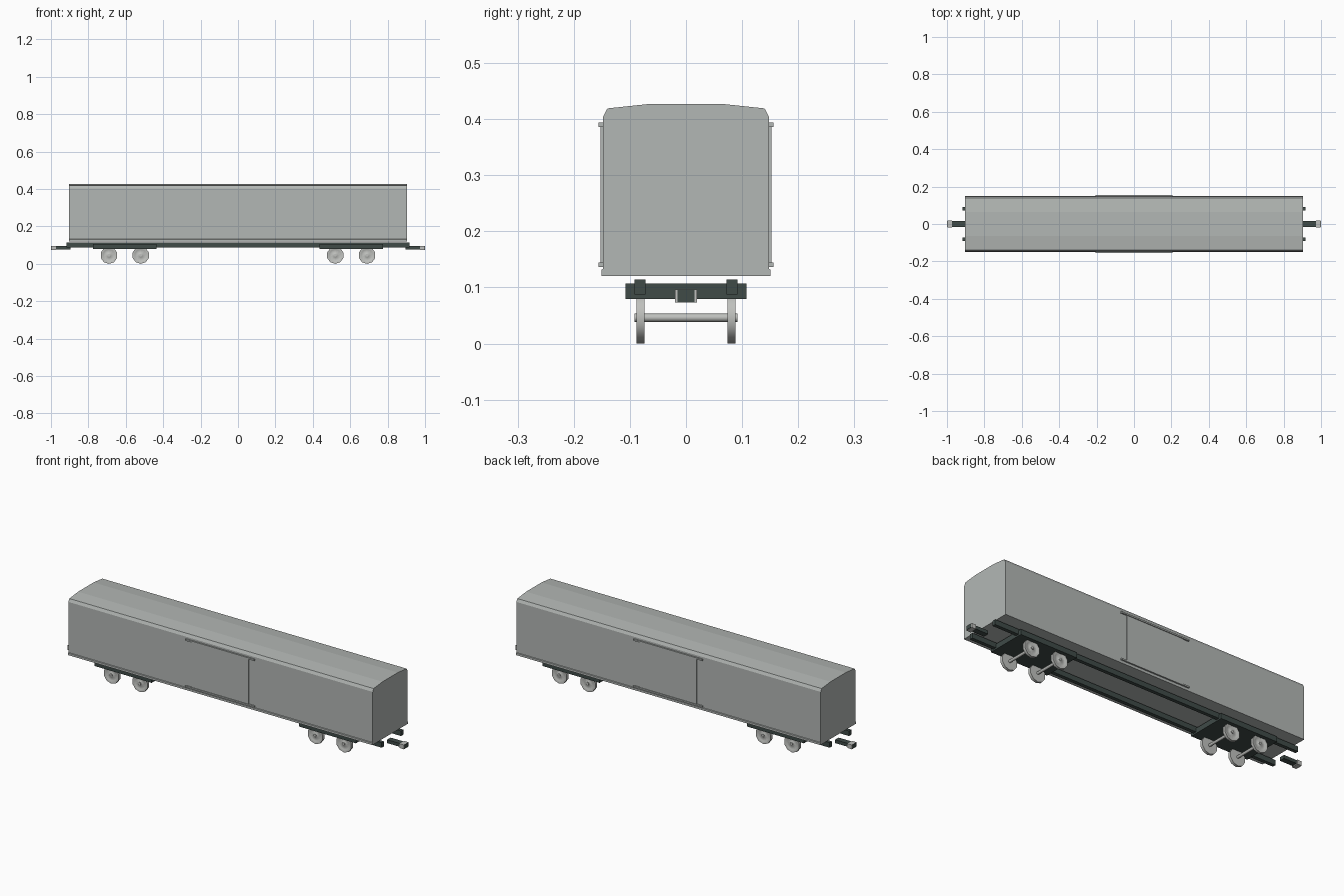
import bpy, bmesh, math
from mathutils import Matrix

cube = bpy.data.objects.get("Cube")
if cube:
    bpy.data.objects.remove(cube, do_unlink=True)


def material(name, rgb):
    m = bpy.data.materials.new(name)
    m.use_nodes = True
    m.diffuse_color = (*rgb, 1)
    m.node_tree.nodes["Principled BSDF"].inputs["Base Color"].default_value = (*rgb, 1)
    return m


BODY = material("body grey", (0.45, 0.475, 0.46))
DARK = material("dark chassis", (0.05, 0.07, 0.064))
STEEL = material("wheel steel", (0.52, 0.53, 0.51))


def add_object(name, bm, mat, smooth=False):
    bmesh.ops.recalc_face_normals(bm, faces=bm.faces)
    mesh = bpy.data.meshes.new(name)
    bm.to_mesh(mesh)
    bm.free()
    mesh.materials.append(mat)
    obj = bpy.data.objects.new(name, mesh)
    bpy.context.collection.objects.link(obj)
    if smooth:
        bpy.ops.object.select_all(action='DESELECT')
        obj.select_set(True)
        bpy.context.view_layer.objects.active = obj
        bpy.ops.object.shade_smooth_by_angle(angle=math.radians(46))
    return obj


def box(name, x, y, z, mat):
    """Box from (min, max) ranges on each axis."""
    bm = bmesh.new()
    bmesh.ops.create_cube(bm, size=1)
    for v in bm.verts:
        for i, (lo, hi) in enumerate((x, y, z)):
            v.co[i] = lo + (v.co[i] + 0.5) * (hi - lo)
    return add_object(name, bm, mat)


def span(sign, a, b):
    return tuple(sorted((sign * a, sign * b)))


def lathe(name, profile, centre, sides, mat):
    """Spin a (radius, y) profile about the y axis."""
    bm = bmesh.new()
    verts = [bm.verts.new((0, y, -r)) for r, y in profile]
    edges = [bm.edges.new(pair) for pair in zip(verts, verts[1:])]
    bmesh.ops.spin(bm, geom=verts + edges, cent=(0, 0, 0), axis=(0, 1, 0),
                   angle=math.tau, steps=sides)
    bmesh.ops.remove_doubles(bm, verts=bm.verts, dist=0.0002)
    bmesh.ops.transform(bm, matrix=Matrix.Translation(centre), verts=bm.verts)
    return add_object(name, bm, mat, smooth=True)


# Van body: arched roof profile with skirt, extruded along x
half = [(0.151, 0.12), (0.151, 0.131), (0.148, 0.133), (0.148, 0.404),
        (0.14, 0.419), (0.065, 0.427)]
outline = half + [(-y, z) for y, z in reversed(half)]
bm = bmesh.new()
end = bm.faces.new([bm.verts.new((-0.903, y, z)) for y, z in outline])
grown = bmesh.ops.extrude_face_region(bm, geom=[end])["geom"]
bmesh.ops.translate(bm, vec=(1.806, 0, 0),
                    verts=[g for g in grown if isinstance(g, bmesh.types.BMVert)])
add_object("van_body", bm, BODY)

# Sliding doors with their guide rails, and the long chassis beams
for s, side in ((-1, "right"), (1, "left")):
    box(f"door_{side}", (-0.17, 0.17), span(s, 0.146, 0.152), (0.14, 0.39), BODY)
    for z, level in ((0.14, "lower"), (0.39, "upper")):
        box(f"door_rail_{level}_{side}", (-0.205, 0.205), span(s, 0.147, 0.156),
            (z - 0.004, z + 0.004), BODY)
    box(f"chassis_beam_{side}", (-0.917, 0.917), span(s, 0.0725, 0.0915),
        (0.087, 0.114), DARK)

# Wheel with a dished face and raised hub on its outer side
wheel = [(0, 0.074), (0.046, 0.074), (0.046, 0.0885), (0.036, 0.0885),
         (0.032, 0.086), (0.014, 0.086), (0.011, 0.0885), (0, 0.0885)]
axle = [(0, -0.092), (0.0075, -0.092), (0.0075, 0.092), (0, 0.092)]

for s, end_name in ((-1, "rear"), (1, "front")):
    # Bogie plate and wheelsets
    box(f"bogie_plate_{end_name}", span(s, 0.437, 0.775), (-0.108, 0.108),
        (0.079, 0.107), DARK)
    for n, x in enumerate((0.52, 0.69), 1):
        centre = (s * x, 0, 0.046)
        lathe(f"axle_{end_name}_{n}", axle, centre, 8, STEEL)
        for t, side in ((-1, "right"), (1, "left")):
            lathe(f"wheel_{end_name}_{n}_{side}", [(r, t * y) for r, y in wheel],
                  centre, 10, STEEL)
    # Coupler: dark shank, pale jaws and dark face
    box(f"coupler_shank_{end_name}", span(s, 0.895, 0.975), (-0.015, 0.015),
        (0.077, 0.095), DARK)
    box(f"coupler_head_{end_name}", span(s, 0.972, 0.998), (-0.02, 0.02),
        (0.073, 0.096), STEEL)
    box(f"coupler_face_{end_name}", span(s, 0.996, 1.0), (-0.0155, 0.0155),
        (0.074, 0.095), DARK)
